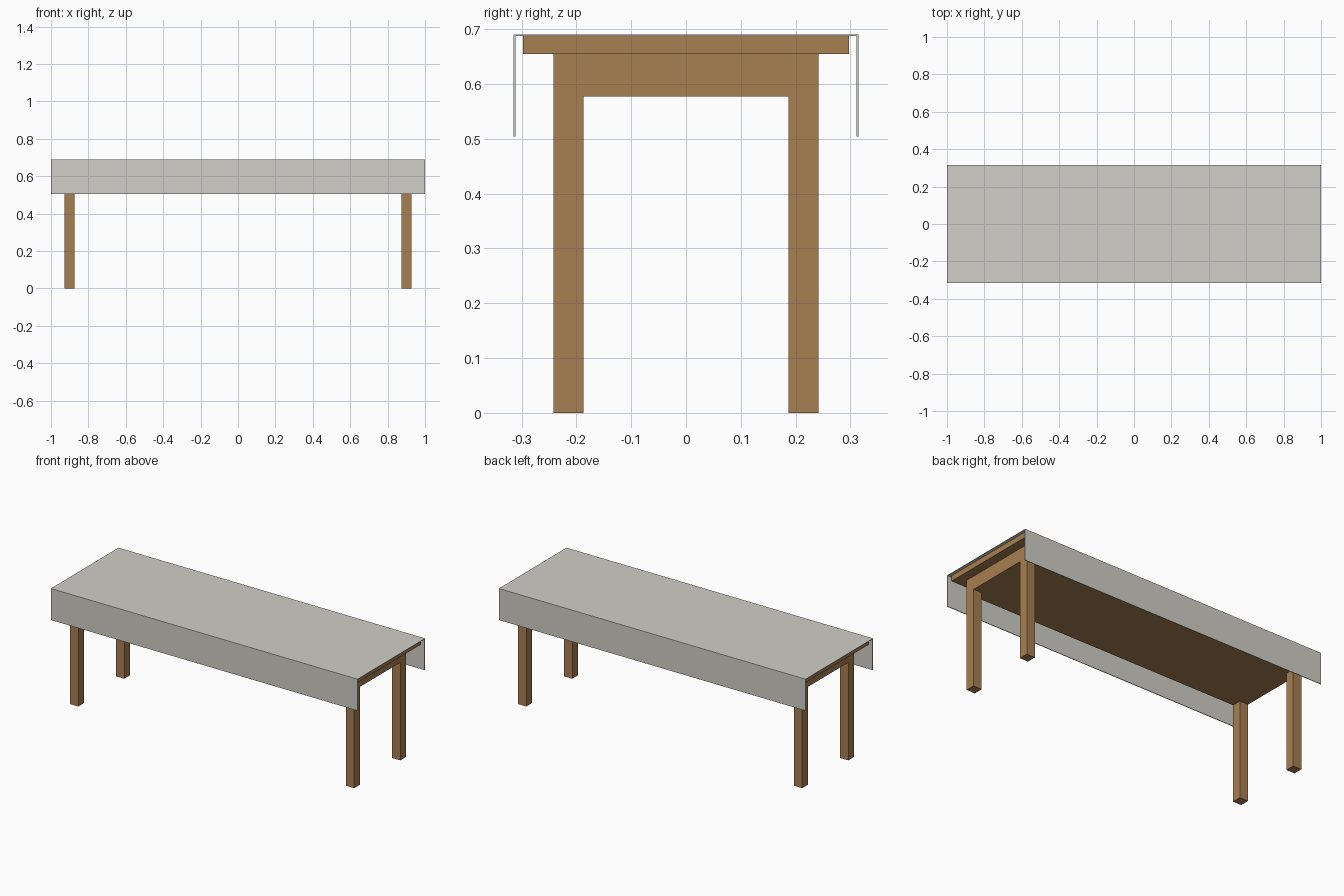
import bpy
import bmesh
from mathutils import Vector

if "Cube" in bpy.data.objects:
    bpy.data.objects.remove(bpy.data.objects["Cube"])


def material(name, color):
    mat = bpy.data.materials.new(name)
    mat.diffuse_color = (*color, 1.0)
    mat.use_nodes = True
    mat.node_tree.nodes["Principled BSDF"].inputs["Base Color"].default_value = mat.diffuse_color
    return mat


def finish(bm, name, mat):
    bmesh.ops.recalc_face_normals(bm, faces=bm.faces)
    mesh = bpy.data.meshes.new(name)
    bm.to_mesh(mesh)
    bm.free()
    mesh.materials.append(mat)
    obj = bpy.data.objects.new(name, mesh)
    bpy.context.collection.objects.link(obj)
    return obj


def box(name, lo, hi, mat):
    lo, hi = Vector(lo), Vector(hi)
    bm = bmesh.new()
    bmesh.ops.create_cube(bm, size=1)
    bmesh.ops.scale(bm, vec=hi - lo, verts=bm.verts)
    bmesh.ops.translate(bm, vec=(lo + hi) / 2, verts=bm.verts)
    return finish(bm, name, mat)


wood = material("wood", (0.39, 0.21, 0.085))
cloth = material("cloth", (0.64, 0.62, 0.57))

LEG_X, LEG_Y, LEG_W = 0.928, 0.242, 0.055
APRON_Z, TOP_Z, CLOTH_Z = 0.577, 0.655, 0.687

# Four square legs, flush with the corners of the apron
for sx, side in ((-1, "left"), (1, "right")):
    for sy, end in ((-1, "front"), (1, "back")):
        x, y = sx * (LEG_X - LEG_W / 2), sy * (LEG_Y - LEG_W / 2)
        h = LEG_W / 2
        box(f"{end}_{side}_leg", (x - h, y - h, 0), (x + h, y + h, APRON_Z), wood)

# Solid apron block and overhanging table top
box("apron", (-LEG_X, -LEG_Y, APRON_Z), (LEG_X, LEG_Y, TOP_Z), wood)
box("table_top", (-0.983, -0.297, TOP_Z), (0.983, 0.297, CLOTH_Z), wood)

# Tablecloth: thin upside-down U profile extruded along the table
Y, T, HEM, TOP = 0.315, 0.004, 0.504, 0.69
profile = [(-Y, HEM), (-Y, TOP), (Y, TOP), (Y, HEM),
           (Y - T, HEM), (Y - T, CLOTH_Z), (-Y + T, CLOTH_Z), (-Y + T, HEM)]
bm = bmesh.new()
face = bm.faces.new([bm.verts.new((-1, y, z)) for y, z in profile])
ext = bmesh.ops.extrude_face_region(bm, geom=[face])
moved = [v for v in ext["geom"] if isinstance(v, bmesh.types.BMVert)]
bmesh.ops.translate(bm, vec=(2, 0, 0), verts=moved)
# extruding a region may drop the source face, so close the open end
rim = [e for e in bm.edges if e.is_boundary]
if rim:
    bmesh.ops.holes_fill(bm, edges=rim, sides=0)
finish(bm, "tablecloth", cloth)
